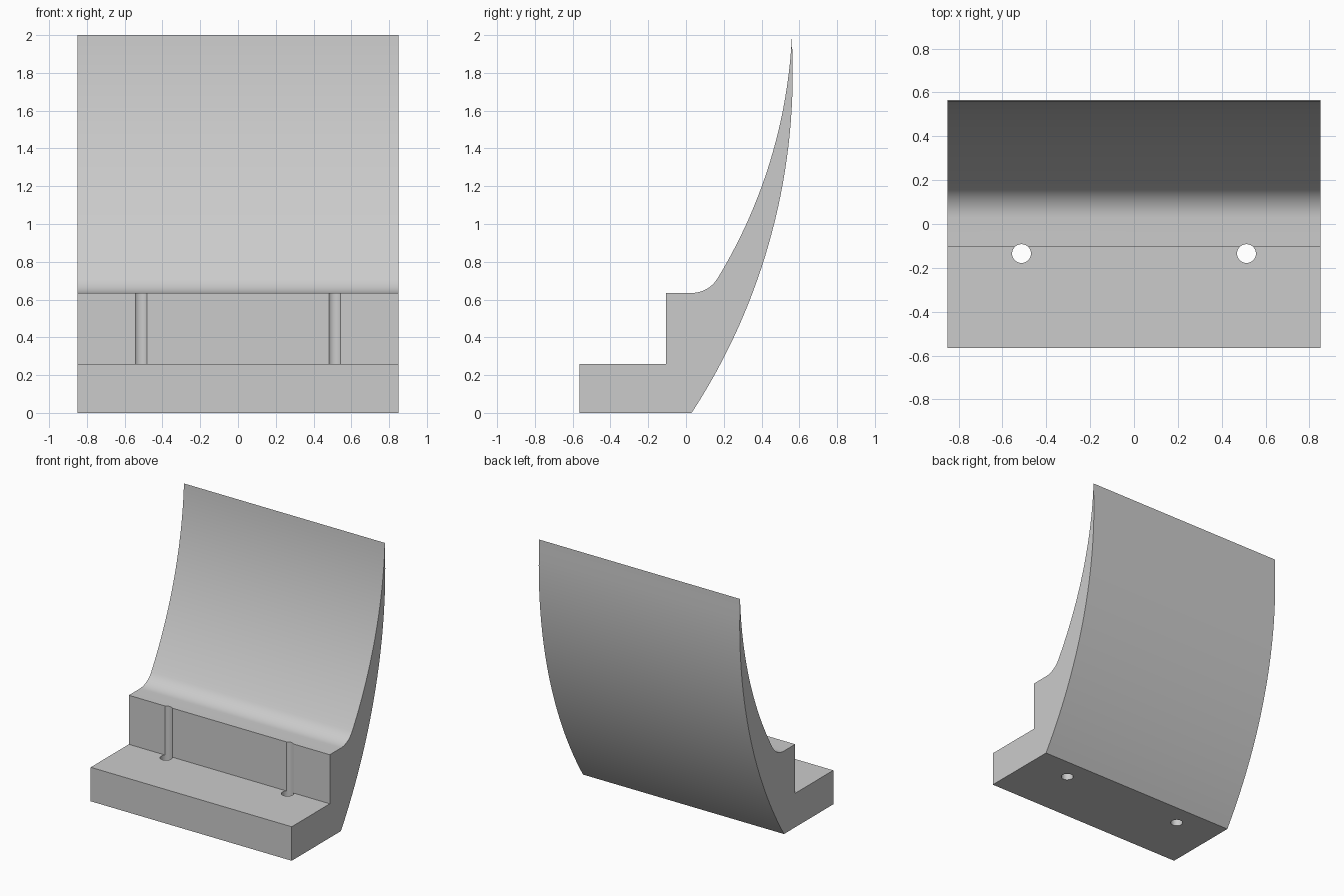
import bpy, bmesh
from math import cos, sin, radians, atan2, asin

if "Cube" in bpy.data.objects:
    bpy.data.objects.remove(bpy.data.objects["Cube"], do_unlink=True)

HALF_WIDTH = 0.85

grey = bpy.data.materials.new("plain grey")
grey.use_nodes = True
grey.diffuse_color = (0.6, 0.6, 0.6, 1)
grey.node_tree.nodes["Principled BSDF"].inputs["Base Color"].default_value = (0.6, 0.6, 0.6, 1)


def arc(cy, cz, r, start, end, steps):
    """Points on a circle in the y-z plane, angles in radians."""
    angles = [start + (end - start) * i / steps for i in range(steps + 1)]
    return [(cy + r * cos(a), cz + r * sin(a)) for a in angles]


# Side profile: stepped foot, small fillet, concave front, convex back
fillet_r, front_r, back_r = 0.16, 2.72, 3.295
front_y, front_z = -2.156, 2.127
fillet_y, fillet_z = 0.03, 0.635 + fillet_r
back_y, back_z = 0.565 - back_r, 1.8
blend = atan2(fillet_z - front_z, fillet_y - front_y)

profile = [(-0.565, 0), (-0.565, 0.26), (-0.105, 0.26), (-0.105, 0.635)]
profile += arc(fillet_y, fillet_z, fillet_r, radians(-90), blend, 10)
profile += arc(front_y, front_z, front_r, blend, asin((2 - front_z) / front_r), 32)[1:]
profile += arc(back_y, back_z, back_r, asin((2 - back_z) / back_r), asin(-back_z / back_r), 32)[1:]

# Extrude the profile across the full width
bm = bmesh.new()
face = bm.faces.new([bm.verts.new((-HALF_WIDTH, y, z)) for y, z in profile])
extruded = bmesh.ops.extrude_face_region(bm, geom=[face])["geom"]
bmesh.ops.translate(bm, vec=(2 * HALF_WIDTH, 0, 0),
                    verts=[v for v in extruded if isinstance(v, bmesh.types.BMVert)])
bmesh.ops.recalc_face_normals(bm, faces=bm.faces)
mesh = bpy.data.meshes.new("curved_stand")
bm.to_mesh(mesh)
bm.free()
mesh.materials.append(grey)
stand = bpy.data.objects.new("curved_stand", mesh)
bpy.context.collection.objects.link(stand)

# Vertical screw holes that graze the step wall
for side, name in ((-1, "right"), (1, "left")):
    bpy.ops.mesh.primitive_cylinder_add(vertices=32, radius=0.043, depth=1.6,
                                        location=(side * 0.513, -0.135, 0.3))
    cutter = bpy.context.object
    cutter.name = name + "_hole_cutter"
    cutter.data.materials.append(grey)
    bpy.context.view_layer.objects.active = stand
    cut = stand.modifiers.new(name + "_hole", "BOOLEAN")
    cut.operation = "DIFFERENCE"
    cut.solver = "EXACT"
    cut.object = cutter
    bpy.ops.object.modifier_apply(modifier=cut.name)
    bpy.data.objects.remove(cutter, do_unlink=True)

# Smooth curves with sharp corners
bpy.ops.object.select_all(action="DESELECT")
stand.select_set(True)
bpy.context.view_layer.objects.active = stand
bpy.ops.object.shade_smooth_by_angle(angle=radians(30))
